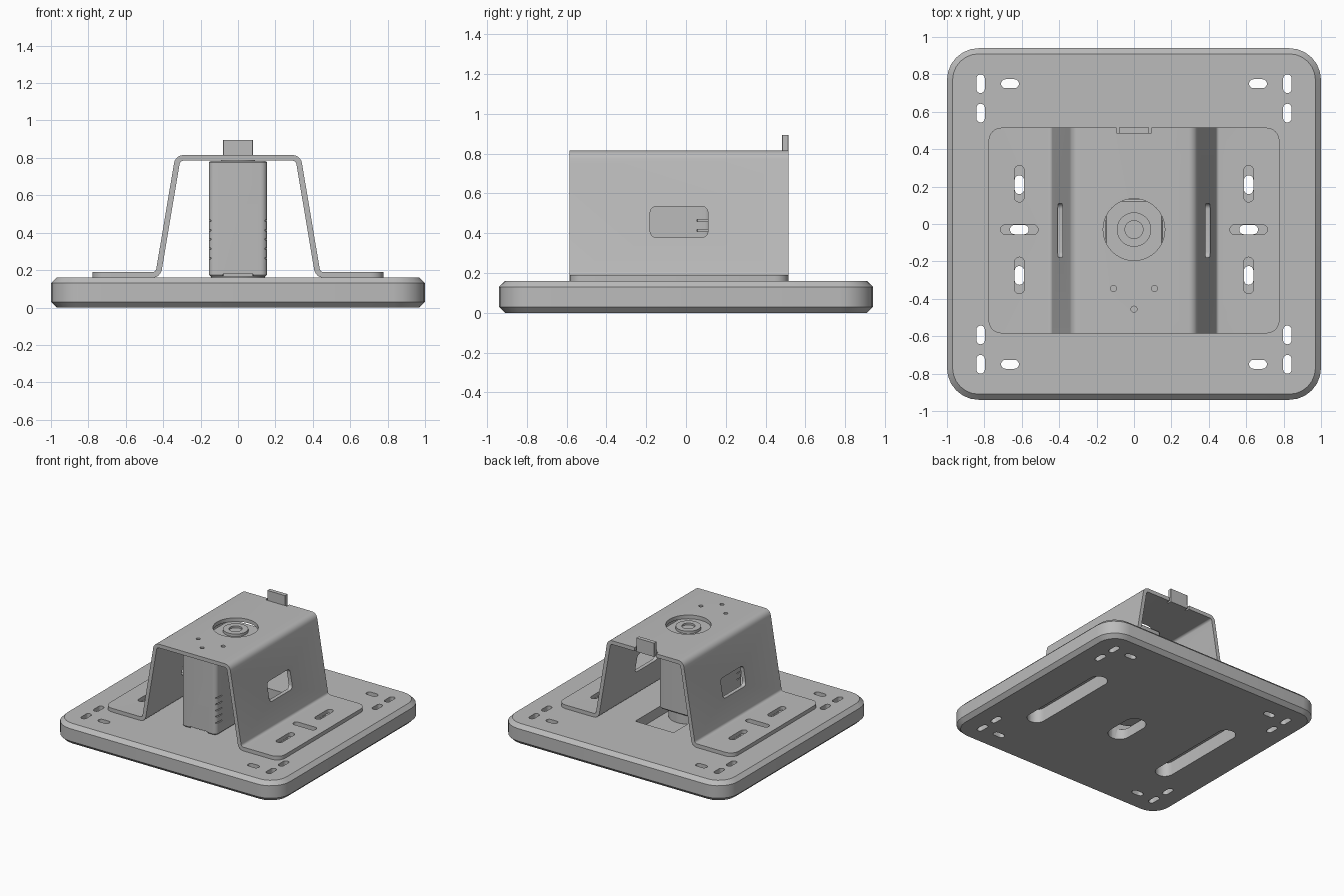
import bpy, bmesh, math
from mathutils import Vector

old = bpy.data.objects.get("Cube")
if old:
    bpy.data.objects.remove(old, do_unlink=True)

grey = bpy.data.materials.new("plain grey")
grey.use_nodes = True
grey.diffuse_color = (0.5, 0.5, 0.5, 1)
grey.node_tree.nodes["Principled BSDF"].inputs["Base Color"].default_value = (0.5, 0.5, 0.5, 1)


def upright(u, v, w):
    return (u, v, w)


def along_x(u, v, w):
    return (w, u, v)


def along_y(u, v, w):
    return (u, w, v)


def round_rect(cx, cy, w, h, r, n=6):
    """Outline of a rectangle with rounded corners."""
    pts = []
    for k, (sx, sy) in enumerate([(1, 1), (-1, 1), (-1, -1), (1, -1)]):
        for i in range(n + 1):
            a = math.pi / 2 * (k + i / n)
            pts.append((cx + sx * (w / 2 - r) + r * math.cos(a),
                        cy + sy * (h / 2 - r) + r * math.sin(a)))
    return pts


def slot(cx, cy, w, h):
    return round_rect(cx, cy, w, h, min(w, h) / 2 - 0.0005)


def circle(cx, cy, r, n=40):
    return [(cx + r * math.cos(math.tau * i / n), cy + r * math.sin(math.tau * i / n))
            for i in range(n)]


def loft(name, layers, place=upright):
    """Closed solid through matching outlines at rising levels."""
    bm = bmesh.new()
    rings = [[bm.verts.new(place(u, v, w)) for u, v in pts] for pts, w in layers]
    for a, b in zip(rings, rings[1:]):
        for i in range(len(a)):
            j = (i + 1) % len(a)
            bm.faces.new((a[i], a[j], b[j], b[i]))
    bm.faces.new(rings[0])
    bm.faces.new(rings[-1])
    bmesh.ops.recalc_face_normals(bm, faces=bm.faces)
    me = bpy.data.meshes.new(name)
    bm.to_mesh(me)
    bm.free()
    me.materials.append(grey)
    ob = bpy.data.objects.new(name, me)
    bpy.context.collection.objects.link(ob)
    return ob


def prism(name, pts, lo, hi, place=upright):
    return loft(name, [(pts, lo), (pts, hi)], place)


def combine(ob, tools, operation="DIFFERENCE"):
    """Apply booleans one after another and remove the tools."""
    for tool in tools:
        tool.hide_render = True
        mod = ob.modifiers.new("cut", "BOOLEAN")
        mod.operation = operation
        mod.solver = "EXACT"
        mod.object = tool
    deps = bpy.context.evaluated_depsgraph_get()
    me = bpy.data.meshes.new_from_object(ob.evaluated_get(deps))
    ob.modifiers.clear()
    ob.data = me
    for tool in tools:
        bpy.data.objects.remove(tool, do_unlink=True)


def cutter(pts, lo, hi, place=upright):
    return prism("cutter", pts, lo, hi, place)


MID = -0.03  # y of the shaft axis

# Base plate with chamfered rims
rim = round_rect(0, 0, 2, 1.88, 0.17)
inner = round_rect(0, 0, 1.94, 1.82, 0.14)
base = loft("base_plate", [(inner, 0), (rim, 0.03), (rim, 0.13), (inner, 0.16)])

# Corner mounting slots
cuts = []
for sx in (-1, 1):
    for sy in (-1, 1):
        cuts += [cutter(slot(sx * 0.82, sy * 0.75, 0.045, 0.1), -0.1, 0.3),
                 cutter(slot(sx * 0.82, sy * 0.593, 0.045, 0.1), -0.1, 0.3),
                 cutter(slot(sx * 0.663, sy * 0.75, 0.095, 0.048), -0.1, 0.3)]
    # Long pocket underneath, with three fastening slots
    cuts.append(cutter(slot(sx * 0.613, MID, 0.14, 0.84), -0.1, 0.11))
    for y in (0.21, -0.275):
        cuts.append(cutter(slot(sx * 0.613, y, 0.05, 0.1), 0.05, 0.3))
    cuts.append(cutter(slot(sx * 0.613, MID, 0.1, 0.05), 0.05, 0.3))
# Motor recess and the opening below it
cuts.append(cutter(round_rect(0, 0.08, 0.34, 0.64, 0.01, 2), 0.08, 0.3))
cuts.append(cutter(slot(0, -0.08, 0.17, 0.34), -0.1, 0.12))
combine(base, cuts)


# Hat-shaped bracket: thick bent sheet swept along y
def bent_sheet(path, radius, half, n=6):
    pts, normals = [], []
    path = [Vector(p) for p in path]

    def add(p, d):
        pts.append(p)
        normals.append(Vector((-d.y, d.x)))
    add(path[0], (path[1] - path[0]).normalized())
    for a, b, c in zip(path, path[1:], path[2:]):
        d0, d1 = (b - a).normalized(), (c - b).normalized()
        turn = d0.angle_signed(d1)  # clockwise positive
        side = -1 if turn > 0 else 1
        start = b - d0 * radius * math.tan(abs(turn) / 2)
        center = start + Vector((-d0.y, d0.x)) * radius * side
        for i in range(n + 1):
            t = -turn * i / n
            d = Vector((d0.x * math.cos(t) - d0.y * math.sin(t),
                        d0.x * math.sin(t) + d0.y * math.cos(t)))
            add(center - Vector((-d.y, d.x)) * radius * side, d)
    add(path[-1], (path[-1] - path[-2]).normalized())
    upper = [tuple(p + m * half) for p, m in zip(pts, normals)]
    lower = [tuple(p - m * half) for p, m in zip(pts, normals)]
    return upper + lower[::-1]


right_half = [(0.79, 0.175), (0.427, 0.175), (0.322, 0.8)]
path = [(-x, z) for x, z in right_half] + right_half[::-1]
bracket = prism("bracket", bent_sheet(path, 0.035, 0.015), -0.585, 0.515, along_y)
combine(bracket, [cutter(round_rect(0, -0.035, 1.556, 1.1, 0.07), 0, 1)], "INTERSECT")

# Bracket openings: side windows, shaft hole, screw holes, flange slots, tab slits
cuts = [cutter(round_rect(-0.035, 0.457, 0.29, 0.155, 0.03), -0.6, 0.6, along_x),
        cutter(circle(0, MID, 0.165), 0.6, 1)]
cuts += [cutter(circle(x, y, 0.016, 16), 0.6, 1)
         for x, y in ((-0.11, -0.345), (0.11, -0.345), (0, -0.455))]
for sx in (-1, 1):
    for y in (0.215, -0.275):
        cuts.append(cutter(slot(sx * 0.613, y, 0.052, 0.195), 0.1, 0.3))
    cuts.append(cutter(slot(sx * 0.613, MID, 0.2, 0.052), 0.1, 0.3))
    cuts.append(cutter(round_rect(sx * 0.0865, 0.51, 0.015, 0.05, 0.002, 1), 0.7, 0.9))
combine(bracket, cuts)

# Upright tab on the rear edge
tab = prism("rear_tab", round_rect(0, 0.499, 0.158, 0.032, 0.002, 1), 0.79, 0.895)

# Motor body with vent slits near its corners
full = round_rect(0, -0.185, 0.312, 0.63, 0.035)
small = round_rect(0, -0.185, 0.292, 0.61, 0.025)
motor = loft("motor_body", [(small, 0.165), (full, 0.175), (full, 0.775), (small, 0.784)])
cuts = []
for sx in (-1, 1):
    for y in (-0.47, 0.1):
        for i in range(5):
            cuts.append(cutter(round_rect(sx * 0.156, y, 0.024, 0.09, 0.002, 1),
                               0.26 + i * 0.05, 0.268 + i * 0.05))
# Small notch under the front face
cuts.append(cutter(round_rect(0, -0.5, 0.16, 0.06, 0.002, 1), 0.1, 0.18))
combine(motor, cuts)

# Lower motor housing and the shaft collar on top
housing = prism("motor_lower_housing", circle(0, MID, 0.145), 0.085, 0.2)
collar = prism("shaft_collar", circle(0, MID, 0.092), 0.77, 0.805)
combine(collar, [cutter(circle(0, MID, 0.048), 0.79, 0.9)])

# Smooth the rounded parts, keep the edges sharp
bpy.ops.object.select_all(action="DESELECT")
for ob in (base, bracket, tab, motor, housing, collar):
    ob.select_set(True)
bpy.context.view_layer.objects.active = base
bpy.ops.object.shade_smooth_by_angle(angle=math.radians(30))
